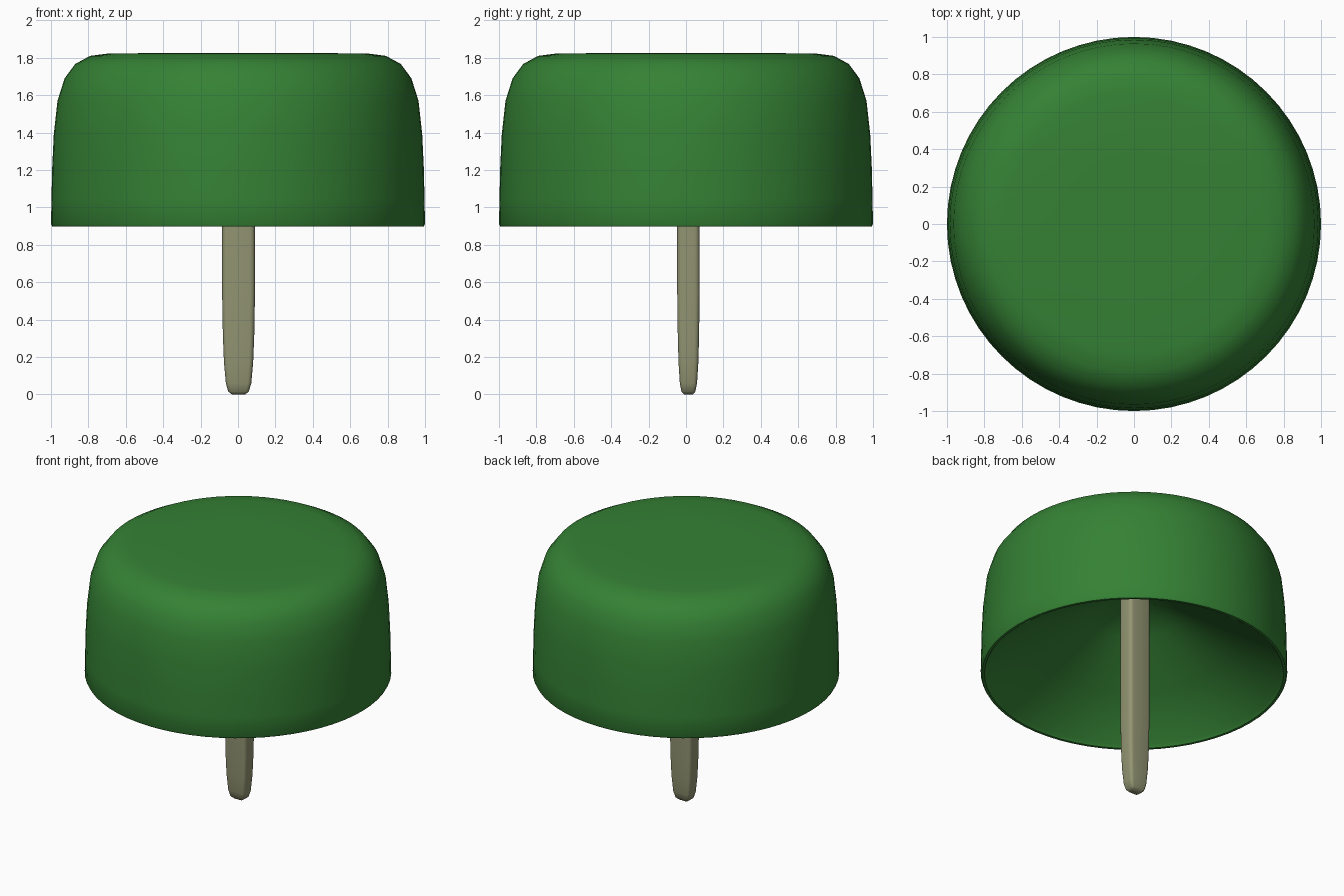
import bpy, bmesh, math

if "Cube" in bpy.data.objects:
    bpy.data.objects.remove(bpy.data.objects["Cube"])


def material(name, color):
    m = bpy.data.materials.new(name)
    m.diffuse_color = color
    m.use_nodes = True
    m.node_tree.nodes["Principled BSDF"].inputs["Base Color"].default_value = m.diffuse_color
    return m


def loft(name, rings, mat, angle):
    """Skin a list of closed rings; a one-point ring becomes a pole."""
    bm = bmesh.new()
    rows = [[bm.verts.new(p) for p in ring] for ring in rings]
    for a, b in zip(rows, rows[1:]):
        n = max(len(a), len(b))
        for i in range(n):
            j = (i + 1) % n
            if len(a) == 1:
                bm.faces.new((a[0], b[j], b[i]))
            elif len(b) == 1:
                bm.faces.new((a[i], a[j], b[0]))
            else:
                bm.faces.new((a[i], a[j], b[j], b[i]))
    for row in (rows[0], rows[-1]):
        if len(row) > 1:
            bm.faces.new(row)
    bmesh.ops.recalc_face_normals(bm, faces=bm.faces[:])
    me = bpy.data.meshes.new(name)
    bm.to_mesh(me)
    bm.free()
    ob = bpy.data.objects.new(name, me)
    bpy.context.collection.objects.link(ob)
    me.materials.append(mat)
    bpy.context.view_layer.objects.active = ob
    ob.select_set(True)
    bpy.ops.object.shade_smooth_by_angle(angle=math.radians(angle))
    ob.select_set(False)
    return ob


def circle(r, z, n=64):
    if r == 0:
        return [(0, 0, z)]
    return [(r * math.cos(2 * math.pi * i / n), r * math.sin(2 * math.pi * i / n), z)
            for i in range(n)]


def rounded_rect(sx, sy, z, cx=0.003, cy=0.013, seg=4):
    r = 0.45 * min(sx, sy)
    pts = []
    for k, (ux, uy) in enumerate(((1, 1), (-1, 1), (-1, -1), (1, -1))):
        for s in range(seg + 1):
            a = math.pi / 2 * (k + s / seg)
            pts.append((cx + ux * (sx - r) + r * math.cos(a),
                        cy + uy * (sy - r) + r * math.sin(a), z))
    return pts


green = material("cap_green", (0.035, 0.22, 0.035, 1))
tan = material("stem_tan", (0.29, 0.30, 0.17, 1))

# Cap: hollow flat-topped dome, outer wall then conical underside
profile = [(0, 1.825), (0.35, 1.825), (0.69, 1.823), (0.79, 1.81), (0.87, 1.767),
           (0.927, 1.69), (0.965, 1.57), (0.985, 1.39), (0.994, 1.2), (0.997, 1.05),
           (1.0, 0.91), (0.993, 0.897), (0.975, 0.897), (0.96, 0.92),
           (0.65, 1.13), (0.3, 1.34), (0, 1.52)]
loft("cap", [circle(r, z) for r, z in profile], green, 50)

# Stem: slightly flattened post with a rounded tip
stem = [(0.035, 0.024, 0.0), (0.055, 0.037, 0.015), (0.068, 0.046, 0.06),
        (0.078, 0.053, 0.17), (0.084, 0.057, 0.32), (0.088, 0.06, 0.55), (0.088, 0.06, 1.6)]
loft("stem", [rounded_rect(*s) for s in stem], tan, 50)
